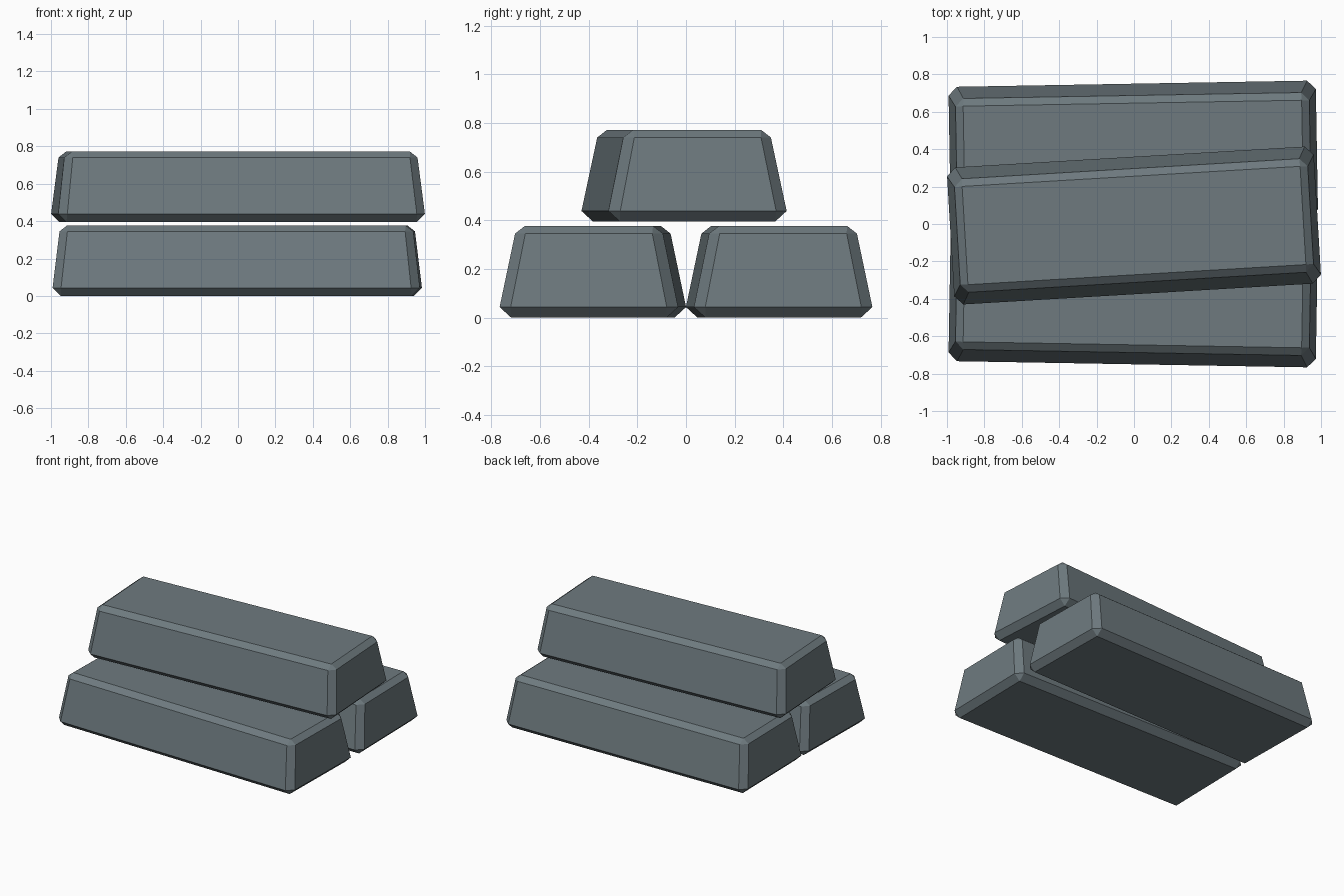
import bpy, bmesh, math

if "Cube" in bpy.data.objects:
    bpy.data.objects.remove(bpy.data.objects["Cube"])

steel = bpy.data.materials.new("blue grey metal")
steel.diffuse_color = (0.156, 0.195, 0.212, 1.0)
steel.use_nodes = True
steel.node_tree.nodes["Principled BSDF"].inputs["Base Color"].default_value = steel.diffuse_color
steel.roughness = 0.6


def rect(hx, hy):
    return [(hx, hy), (-hx, hy), (-hx, -hy), (hx, -hy)]


def octagon(hx, hy, c):
    # rectangle with cut corners, two points per corner, same order as rect
    return [(hx, hy - c), (hx - c, hy), (c - hx, hy), (-hx, hy - c),
            (-hx, c - hy), (c - hx, -hy), (hx - c, -hy), (hx, c - hy)]


def ingot(name, location, angle):
    bm = bmesh.new()

    def ring(points, z):
        return [bm.verts.new((x, y, z)) for x, y in points]

    base = ring(rect(0.938, 0.320), 0.0)
    low = ring(octagon(0.982, 0.367, 0.046), 0.043)
    high = ring(octagon(0.946, 0.304, 0.043), 0.345)
    top = ring(rect(0.905, 0.263), 0.377)

    # flat top and bottom, tapered walls
    bm.faces.new(base)
    bm.faces.new(top)
    for i in range(8):
        j = (i + 1) % 8
        bm.faces.new((low[i], low[j], high[j], high[i]))
    # chamfers: a triangle at each corner, a strip along each edge
    for cap, wall in ((base, low), (top, high)):
        for k in range(4):
            a, b, c = wall[2 * k], wall[2 * k + 1], wall[(2 * k + 2) % 8]
            bm.faces.new((cap[k], a, b))
            bm.faces.new((cap[k], b, c, cap[(k + 1) % 4]))
    bmesh.ops.recalc_face_normals(bm, faces=bm.faces)

    mesh = bpy.data.meshes.new(name)
    bm.to_mesh(mesh)
    bm.free()
    mesh.materials.append(steel)
    obj = bpy.data.objects.new(name, mesh)
    obj.location = location
    obj.rotation_euler.z = math.radians(angle)
    bpy.context.collection.objects.link(obj)


# two ingots side by side, a third turned slightly on top
ingot("back_ingot", (-0.004, 0.383, 0.0), 1.0)
ingot("front_ingot", (-0.004, -0.383, 0.0), -1.0)
ingot("top_ingot", (0.0, -0.008, 0.395), 3.4)
